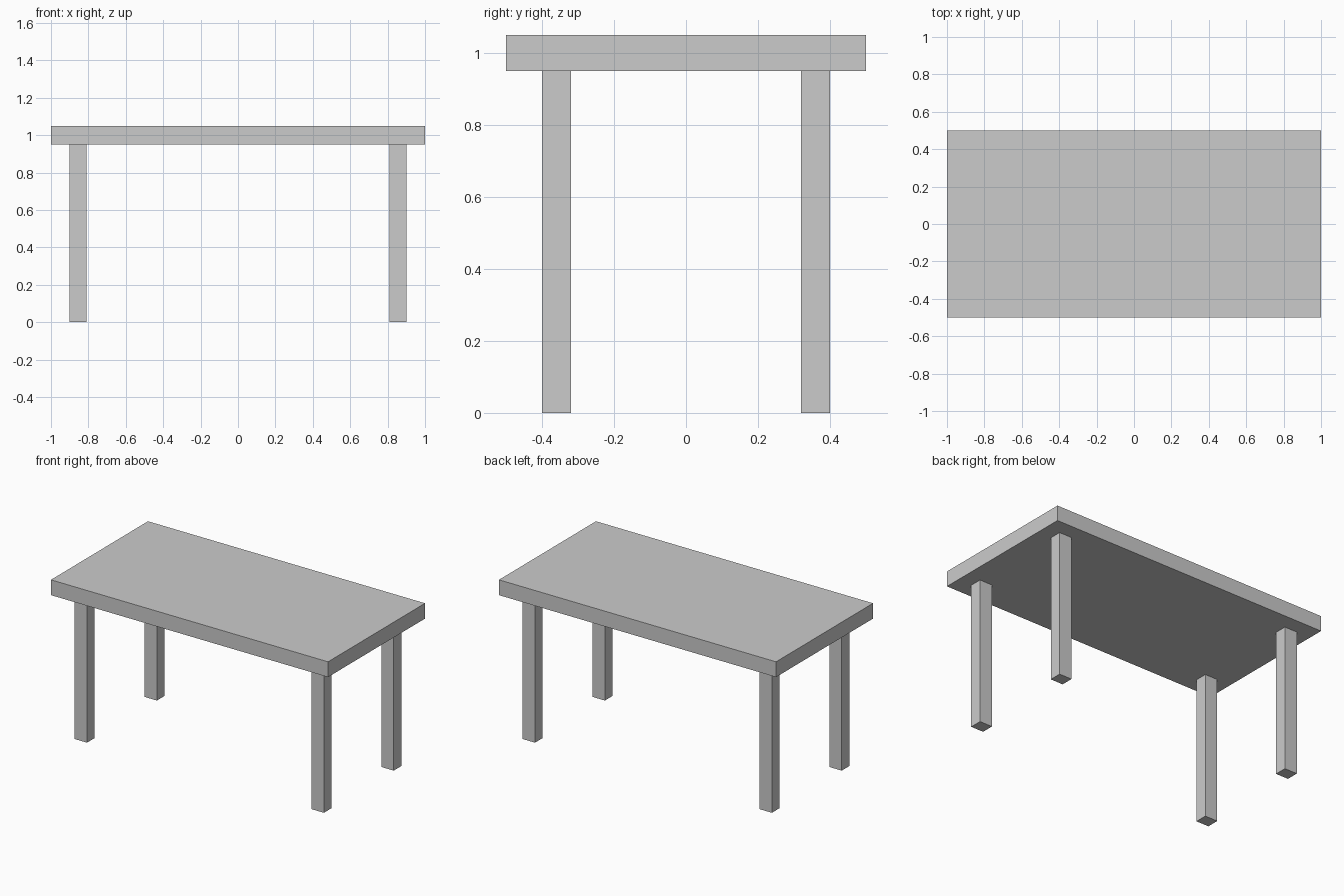
import bpy

if "Cube" in bpy.data.objects:
    bpy.data.objects.remove(bpy.data.objects["Cube"])


def box(name, x, y, z):
    """Box spanning the (min, max) ranges on each axis."""
    spans = (x, y, z)
    bpy.ops.mesh.primitive_cube_add(size=1, location=[(a + b) / 2 for a, b in spans])
    ob = bpy.context.object
    ob.name = name
    ob.scale = [b - a for a, b in spans]
    bpy.ops.object.transform_apply(location=False, rotation=False, scale=True)
    return ob


# Table top slab
box("table_top", (-1, 1), (-0.5, 0.5), (0.95, 1.05))

# Four legs, inset from the corners
for sx, side in ((-1, "left"), (1, "right")):
    for sy, end in ((-1, "front"), (1, "back")):
        box(f"{end}_{side}_leg",
            sorted((sx * 0.81, sx * 0.90)),
            sorted((sy * 0.32, sy * 0.40)),
            (0, 0.95))
